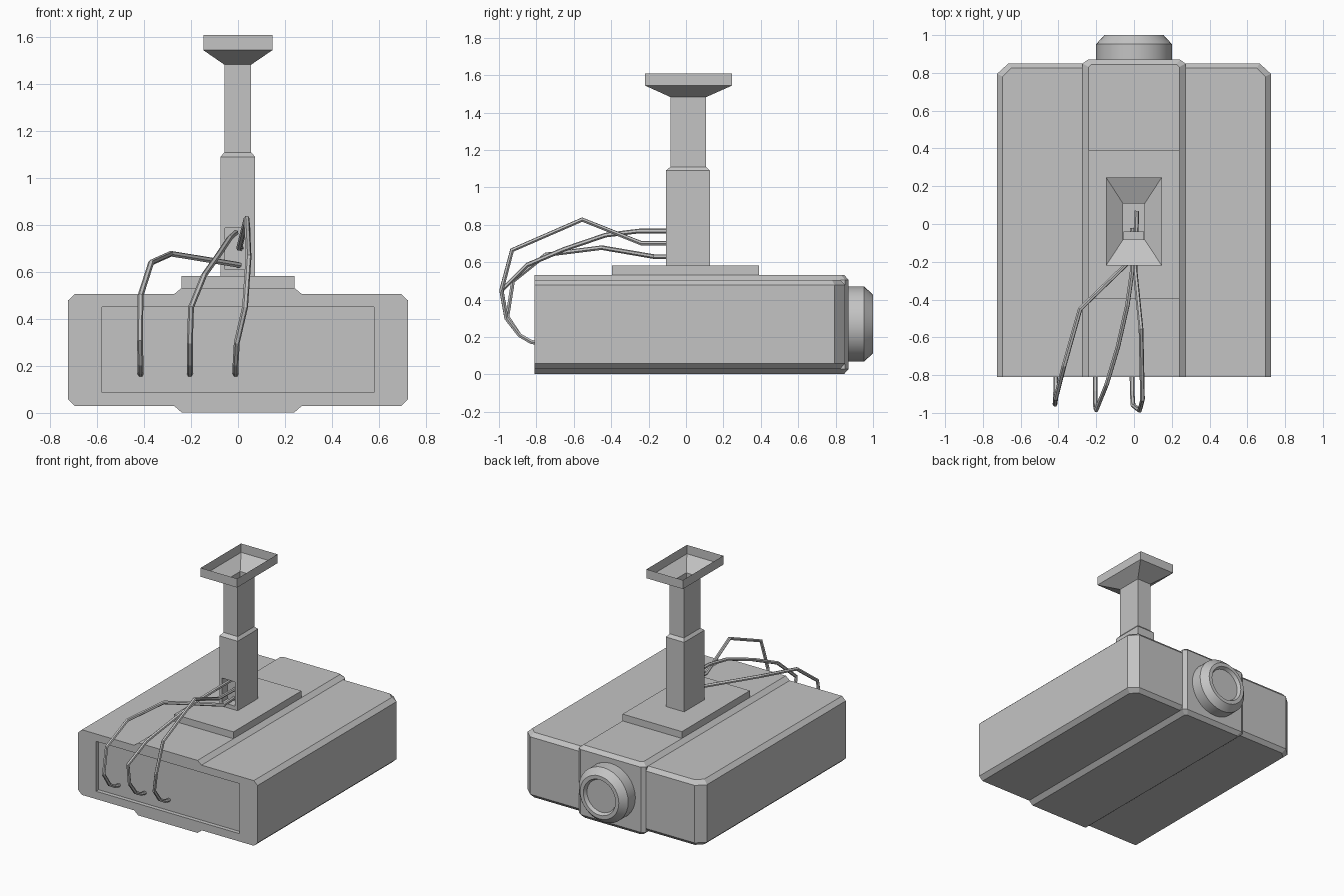
import bpy, bmesh, math
from mathutils import Vector

if "Cube" in bpy.data.objects:
    bpy.data.objects.remove(bpy.data.objects["Cube"])

grey = bpy.data.materials.new("light grey")
grey.use_nodes = True
colour = (0.55, 0.55, 0.55, 1)
grey.diffuse_color = colour
grey.node_tree.nodes["Principled BSDF"].inputs["Base Color"].default_value = colour


def add_object(name, data):
    ob = bpy.data.objects.new(name, data)
    bpy.context.scene.collection.objects.link(ob)
    data.materials.append(grey)
    return ob


def finish(name, bm):
    me = bpy.data.meshes.new(name)
    bmesh.ops.recalc_face_normals(bm, faces=bm.faces)
    bm.to_mesh(me)
    bm.free()
    return add_object(name, me)


def loft(rings, caps=True):
    """Skin a stack of equal-length point rings."""
    bm = bmesh.new()
    rows = [[bm.verts.new(p) for p in ring] for ring in rings]
    n = len(rows[0])
    for a, b in zip(rows, rows[1:]):
        for i in range(n):
            j = (i + 1) % n
            bm.faces.new((a[i], a[j], b[j], b[i]))
    if caps:
        bm.faces.new(rows[0][::-1])
        bm.faces.new(rows[-1])
    return bm


def rect(x0, x1, y0, y1, z):
    return [(x0, y0, z), (x1, y0, z), (x1, y1, z), (x0, y1, z)]


def plan(w, back, cut_x, cut_y, z):
    """Outline with a square front and chamfered back corners."""
    right = [(w, FRONT, z), (w, back - cut_y, z), (w - cut_x, back, z)]
    return right + [(-x, y, z) for x, y, z in reversed(right)]


def boolean(ob, other, operation):
    mod = ob.modifiers.new(operation, "BOOLEAN")
    mod.object, mod.operation, mod.solver = other, operation, "EXACT"
    bpy.context.view_layer.objects.active = ob
    bpy.ops.object.modifier_apply(modifier=mod.name)
    bpy.data.objects.remove(other)


FRONT = -0.81

# Case: wide chamfered box joined with a raised centre spine
case = finish("projector_case", loft([
    plan(0.695, 0.825, 0.045, 0.045, 0.03),
    plan(0.725, 0.85, 0.06, 0.055, 0.058),
    plan(0.725, 0.85, 0.06, 0.055, 0.478),
    plan(0.695, 0.825, 0.045, 0.045, 0.506)]))
spine = finish("centre_spine", loft([
    plan(0.24, 0.845, 0.015, 0.015, 0.002),
    plan(0.272, 0.87, 0.028, 0.02, 0.03),
    plan(0.272, 0.87, 0.028, 0.02, 0.506),
    plan(0.24, 0.845, 0.015, 0.015, 0.532)]))
boolean(case, spine, "UNION")

# Recessed connector panel in the front
cutter = finish("panel_cutter", loft([
    rect(-0.58, 0.58, -0.9, FRONT + 0.03, z) for z in (0.087, 0.452)]))
cutter.hide_render = True
boolean(case, cutter, "DIFFERENCE")

# Mounting plate on top of the case
finish("mount_plate", loft([
    rect(-0.24, 0.24, -0.395, 0.39, z) for z in (0.52, 0.582)]))

# Hollow telescopic column flaring into an open ceiling bracket
bm = loft([
    rect(-0.075, 0.073, -0.108, 0.128, 0.58),
    rect(-0.075, 0.073, -0.108, 0.128, 1.09),
    rect(-0.058, 0.056, -0.083, 0.108, 1.11),
    rect(-0.058, 0.056, -0.083, 0.108, 1.483),
    rect(-0.148, 0.147, -0.22, 0.247, 1.545),
    rect(-0.148, 0.147, -0.22, 0.247, 1.61)], caps=False)

# Cable port sunk into the lower front of the column
bm.faces.ensure_lookup_table()
port = bm.faces[0]
middle = port.calc_center_median()
bmesh.ops.inset_individual(bm, faces=[port], thickness=0.02)
for v in port.verts:
    v.co.x = -0.055 if v.co.x < middle.x else 0.053
    v.co.z = 0.61 if v.co.z < middle.z else 0.787
inner = bmesh.ops.extrude_discrete_faces(bm, faces=[port])["faces"][0]
rim = list(port.verts) if port.is_valid else []
if not rim:
    rim = [v for v in bm.verts if v not in inner.verts[:]
           and any((v.co - w.co).length < 1e-5 for w in inner.verts)]
bmesh.ops.translate(bm, verts=inner.verts[:], vec=(0, 0.068, 0))
finish("ceiling_column", bm)

# Lens barrel with bevelled rim and sunken glass
profile = [(0.2, 0.85), (0.2, 0.953), (0.157, 1.0), (0.13, 1.0), (0.118, 0.975)]
SEGMENTS = 32
turns = [2 * math.pi * i / SEGMENTS for i in range(SEGMENTS)]
lens = finish("lens", loft([
    [(r * math.cos(t), y, 0.27 + r * math.sin(t)) for t in turns]
    for r, y in profile]))
bpy.ops.object.select_all(action="DESELECT")
lens.select_set(True)
bpy.context.view_layer.objects.active = lens
bpy.ops.object.shade_smooth_by_angle(angle=math.radians(30))

# Three cables from the front panel up into the column port
cables = {
    "right_cable": [
        (-0.415, -0.78, 0.165), (-0.415, -0.83, 0.175), (-0.415, -0.89, 0.21),
        (-0.418, -0.955, 0.31), (-0.415, -0.925, 0.5), (-0.37, -0.75, 0.64),
        (-0.285, -0.45, 0.678), (0.005, -0.17, 0.63), (-0.005, -0.02, 0.63)],
    "middle_cable": [
        (-0.205, -0.78, 0.165), (-0.205, -0.83, 0.175), (-0.205, -0.89, 0.21),
        (-0.205, -0.96, 0.3), (-0.2, -0.985, 0.45), (-0.145, -0.85, 0.585),
        (-0.085, -0.65, 0.67), (-0.035, -0.43, 0.745), (-0.01, -0.25, 0.767),
        (-0.01, -0.02, 0.767)],
    "left_cable": [
        (-0.01, -0.78, 0.165), (-0.01, -0.83, 0.175), (-0.01, -0.89, 0.21),
        (-0.005, -0.96, 0.3), (0.03, -0.987, 0.45), (0.045, -0.93, 0.665),
        (0.037, -0.555, 0.828), (0.005, -0.24, 0.702), (0.015, 0.07, 0.702)],
}
for name, points in cables.items():
    curve = bpy.data.curves.new(name, "CURVE")
    curve.dimensions = "3D"
    curve.bevel_depth = 0.0125
    curve.bevel_resolution = 1
    curve.use_fill_caps = True
    spline = curve.splines.new("POLY")
    spline.points.add(len(points) - 1)
    for p, co in zip(spline.points, points):
        p.co = (*co, 1)
    spline.use_smooth = False
    add_object(name, curve)
